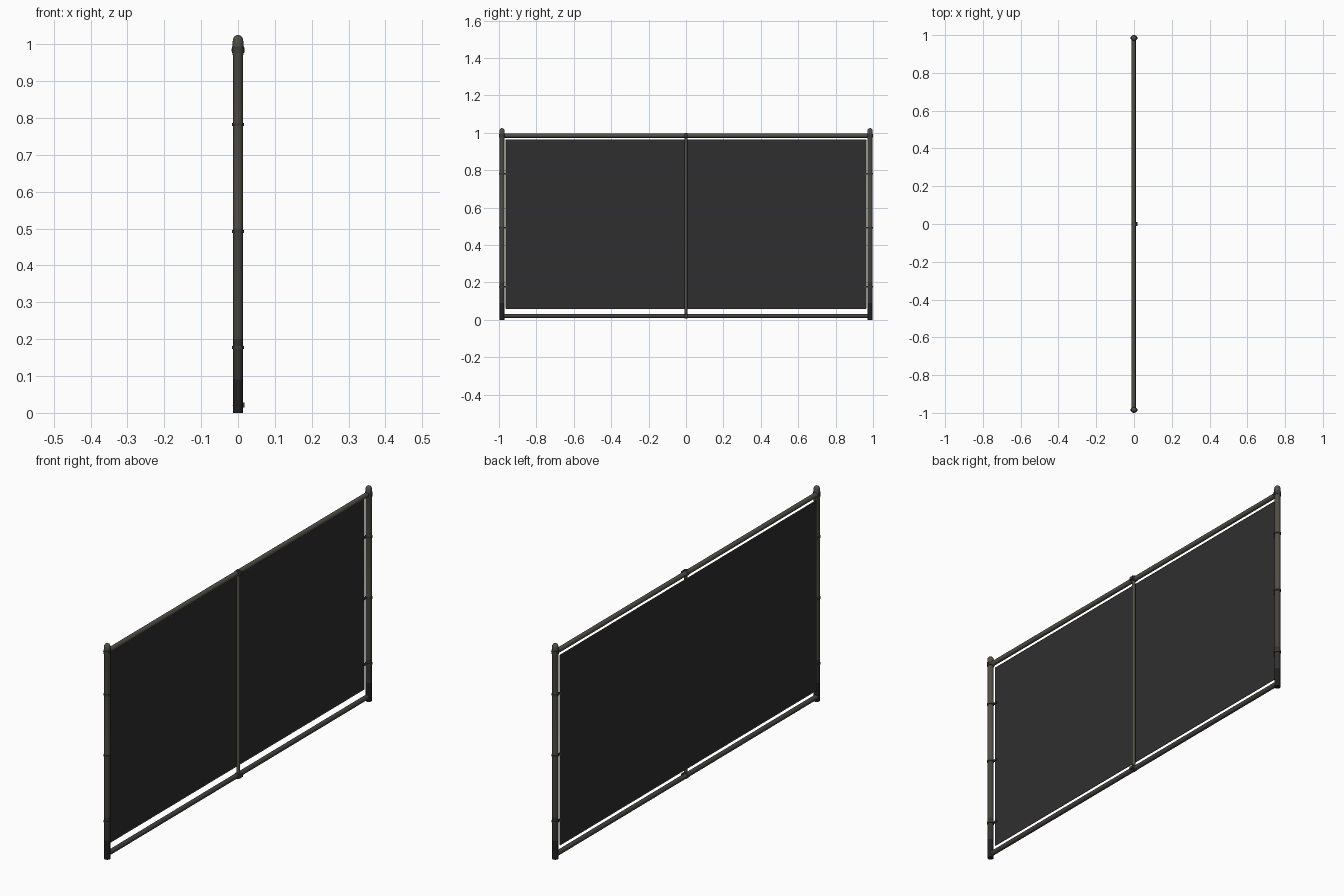
import bpy
from math import pi, cos, sin
from mathutils import Matrix, Vector

cube = bpy.data.objects.get("Cube")
if cube:
    bpy.data.objects.remove(cube, do_unlink=True)


def material(name, r, g, b):
    m = bpy.data.materials.new(name)
    m.use_nodes = True
    m.diffuse_color = (r, g, b, 1)
    bsdf = m.node_tree.nodes["Principled BSDF"]
    bsdf.inputs["Base Color"].default_value = (r, g, b, 1)
    bsdf.inputs["Roughness"].default_value = 0.7
    return m


STEEL = material("weathered steel", 0.085, 0.078, 0.064)
WORN = material("worn steel", 0.058, 0.054, 0.046)
GRIMY = material("grimy steel", 0.034, 0.032, 0.028)
SOOT = material("blackened steel", 0.014, 0.014, 0.014)
BAND = material("dark band metal", 0.05, 0.047, 0.042)
MESH = material("dark mesh", 0.028, 0.028, 0.028)
EDGE = material("mesh edge wire", 0.075, 0.075, 0.072)


def lathe(name, profile, mats, place=Matrix(), sides=14, rule=None):
    """Turn (radius, height) pairs around z; caps close both ends."""
    verts, faces = [], []
    for r, h in profile:
        verts += [(r * cos(2 * pi * i / sides), r * sin(2 * pi * i / sides), h)
                  for i in range(sides)]
    for k in range(len(profile) - 1):
        for i in range(sides):
            j = (i + 1) % sides
            a, b = k * sides, (k + 1) * sides
            faces.append((a + i, a + j, b + j, b + i))
    faces.append(tuple(reversed(range(sides))))
    faces.append(tuple(range(len(verts) - sides, len(verts))))
    me = bpy.data.meshes.new(name)
    me.from_pydata(verts, [], faces)
    for m in mats:
        me.materials.append(m)
    if rule:
        for p in me.polygons:
            p.material_index = rule(p.center.z)
    ob = bpy.data.objects.new(name, me)
    bpy.context.collection.objects.link(ob)
    ob.matrix_world = place
    bpy.ops.object.select_all(action='DESELECT')
    bpy.context.view_layer.objects.active = ob
    ob.select_set(True)
    bpy.ops.object.shade_smooth_by_angle(angle=0.7)
    return ob


def rod(name, start, end, radius, mat, sides=12):
    a, b = Vector(start), Vector(end)
    turn = (b - a).to_track_quat('Z', 'Y').to_matrix().to_4x4()
    return lathe(name, [(radius, 0), (radius, (b - a).length)], [mat],
                 Matrix.Translation(a) @ turn, sides)


def box(name, centre, size, mat):
    bpy.ops.mesh.primitive_cube_add(size=1, location=centre)
    ob = bpy.context.object
    ob.name = name
    ob.scale = size
    ob.data.materials.append(mat)
    return ob


POST_Y, POST_R = 0.984, 0.0135
MESH_X, MESH_Y, MESH_LOW, MESH_HIGH = -0.011, 0.963, 0.06, 0.963
RAILS = {"top": 0.985, "bottom": 0.021}


# Posts darken toward the ground
def post_tone(z):
    return 3 if z < 0.09 else 2 if z < 0.2 else 1 if z < 0.5 else 0


for side, s in (("front", -1), ("back", 1)):
    y = s * POST_Y
    at = Matrix.Translation((0, y, 0))
    body = [(POST_R, h) for h in (0, 0.09, 0.2, 0.5, 0.97)]
    dome = [(0.0145, 0.972), (0.0145, 1.008), (0.013, 1.016),
            (0.009, 1.022), (0.003, 1.025)]
    lathe(side + "_post", body + dome, [STEEL, WORN, GRIMY, SOOT], at, rule=post_tone)

    # Tension bands clamp the mesh to the post
    for z in (0.178, 0.492, 0.782):
        lathe(side + "_band", [(0.0165, z - 0.004), (0.0165, z + 0.004)], [BAND], at)
        box(side + "_band_tab", (MESH_X + 0.003, s * 0.965, z), (0.007, 0.026, 0.008), BAND)

    # Rail collar with bolt
    lathe(side + "_rail_collar", [(0.0165, 0.976), (0.0165, 0.994)], [BAND], at)
    rod(side + "_collar_bolt", (-0.018, y, 0.985), (0.018, y, 0.985), 0.005, BAND, 6)
    rod(side + "_tension_bar", (MESH_X, s * MESH_Y, MESH_LOW),
        (MESH_X, s * MESH_Y, MESH_HIGH), 0.0025, EDGE, 6)

# Rails, with a clamp where the middle pole joins
for level, z in RAILS.items():
    rod(level + "_rail", (-0.002, -POST_Y, z), (-0.002, POST_Y, z), 0.0115,
        STEEL if level == "top" else WORN)
    rod(level + "_pole_clamp", (0, -0.008, z), (0, 0.008, z), 0.0145, BAND)
    box(level + "_clamp_lug", (0.011, 0, z), (0.013, 0.022, 0.014), BAND)

rod("middle_pole", (0.002, 0, 0.007), (0.002, 0, 1.0), 0.0075, STEEL)

# Mesh sheet and its edge wires
box("mesh_sheet", (MESH_X, 0, (MESH_LOW + MESH_HIGH) / 2),
    (0.002, 2 * MESH_Y, MESH_HIGH - MESH_LOW), MESH)
for level, z in (("lower", MESH_LOW), ("upper", MESH_HIGH)):
    rod(level + "_edge_wire", (MESH_X, -MESH_Y, z), (MESH_X, MESH_Y, z), 0.0025, EDGE, 6)
